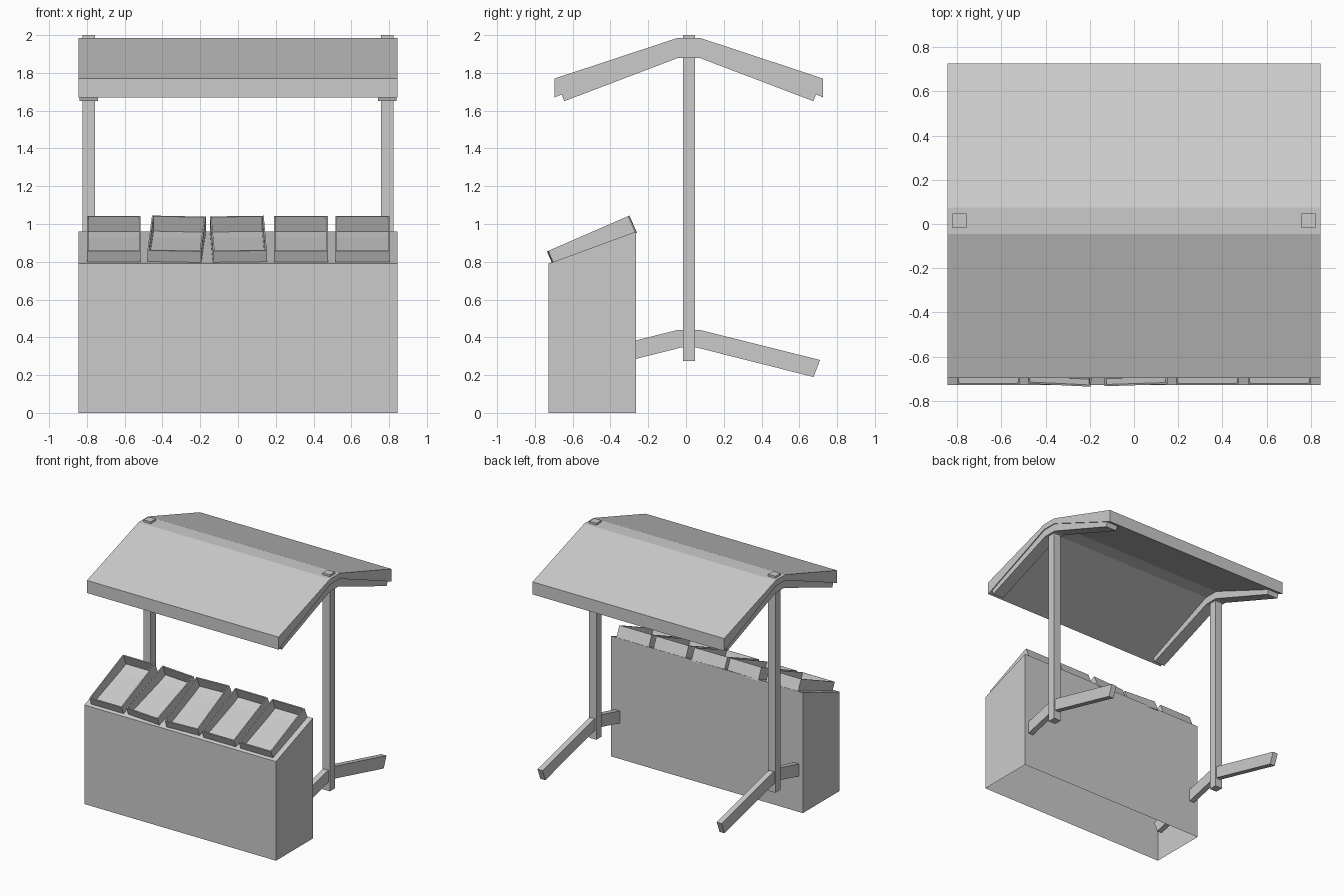
import bpy, bmesh
from math import radians
from mathutils import Matrix

if "Cube" in bpy.data.objects:
    bpy.data.objects.remove(bpy.data.objects["Cube"])

CY = 0.015  # y of the post line, the roof is symmetric about it


def finish(name, bm):
    bmesh.ops.recalc_face_normals(bm, faces=bm.faces[:])
    me = bpy.data.meshes.new(name)
    bm.to_mesh(me)
    bm.free()
    ob = bpy.data.objects.new(name, me)
    bpy.context.collection.objects.link(ob)
    return ob


def prism(name, profile, x0, x1, open_bottom=False):
    """Extrude a (y, z) profile along x."""
    bm = bmesh.new()
    a = [bm.verts.new((x0, y, z)) for y, z in profile]
    b = [bm.verts.new((x1, y, z)) for y, z in profile]
    n = len(profile)
    bm.faces.new(a)
    bm.faces.new(b[::-1])
    for i in range(n):
        if open_bottom and i == 0:
            continue
        j = (i + 1) % n
        bm.faces.new((a[i], a[j], b[j], b[i]))
    return finish(name, bm)


def gable(top, bottom):
    """Mirror right-hand (offset, z) points into a closed bent profile."""
    upper = [(CY - d, z) for d, z in reversed(top)] + [(CY + d, z) for d, z in top]
    lower = [(CY + d, z) for d, z in reversed(bottom)] + [(CY - d, z) for d, z in bottom]
    return upper + lower


# Counter: sloped-top shell, open underneath
prism("counter", [(-0.728, 0), (-0.265, 0), (-0.265, 0.96), (-0.728, 0.79)],
      -0.845, 0.845, open_bottom=True)

# Roof: thicker at the eaves than at the ridge
prism("roof", gable([(0.06, 1.985), (0.711, 1.77)], [(0.06, 1.94), (0.711, 1.67)]),
      -0.845, 0.845)

# Posts with roof rafters and lower braces
rafter = gable([(0.06, 1.965), (0.69, 1.735)], [(0.055, 1.88), (0.66, 1.65)])
brace = gable([(0.055, 0.44), (0.695, 0.28)], [(0.045, 0.345), (0.66, 0.19)])
post = [(CY - 0.032, 0.275), (CY + 0.032, 0.275), (CY + 0.032, 2.0), (CY - 0.032, 2.0)]
for side, x in (("left", -0.79), ("right", 0.79)):
    prism(side + "_post", post, x - 0.032, x + 0.032)
    prism(side + "_rafter", rafter, x - 0.048, x + 0.048)
    prism(side + "_brace", brace, x - 0.022, x + 0.022)


def crate(name, x, turn):
    """Open tray lying on the sloped counter top."""
    bm = bmesh.new()
    bmesh.ops.create_cube(bm, size=1, matrix=Matrix.Translation((0, 0, 0.05))
                          @ Matrix.Diagonal((0.285, 0.462, 0.1, 1)))
    top = max(bm.faces, key=lambda f: f.calc_center_median().z)
    bmesh.ops.inset_region(bm, faces=[top], thickness=0.012)
    floor = bmesh.ops.extrude_discrete_faces(bm, faces=[top])["faces"][0]
    bmesh.ops.translate(bm, verts=floor.verts[:], vec=(0, 0, -0.086))
    ob = finish(name, bm)
    ob.matrix_world = (Matrix.Translation((x, -0.478, 0.858))
                       @ Matrix.Rotation(radians(23.5), 4, 'X')
                       @ Matrix.Rotation(radians(turn), 4, 'Z'))


# Row of crates, two of them set slightly askew
for i, (x, turn) in enumerate([(-0.658, 0), (-0.325, -3), (0.002, 2),
                               (0.333, 0), (0.659, 0)]):
    crate("crate_%d" % (i + 1), x, turn)
